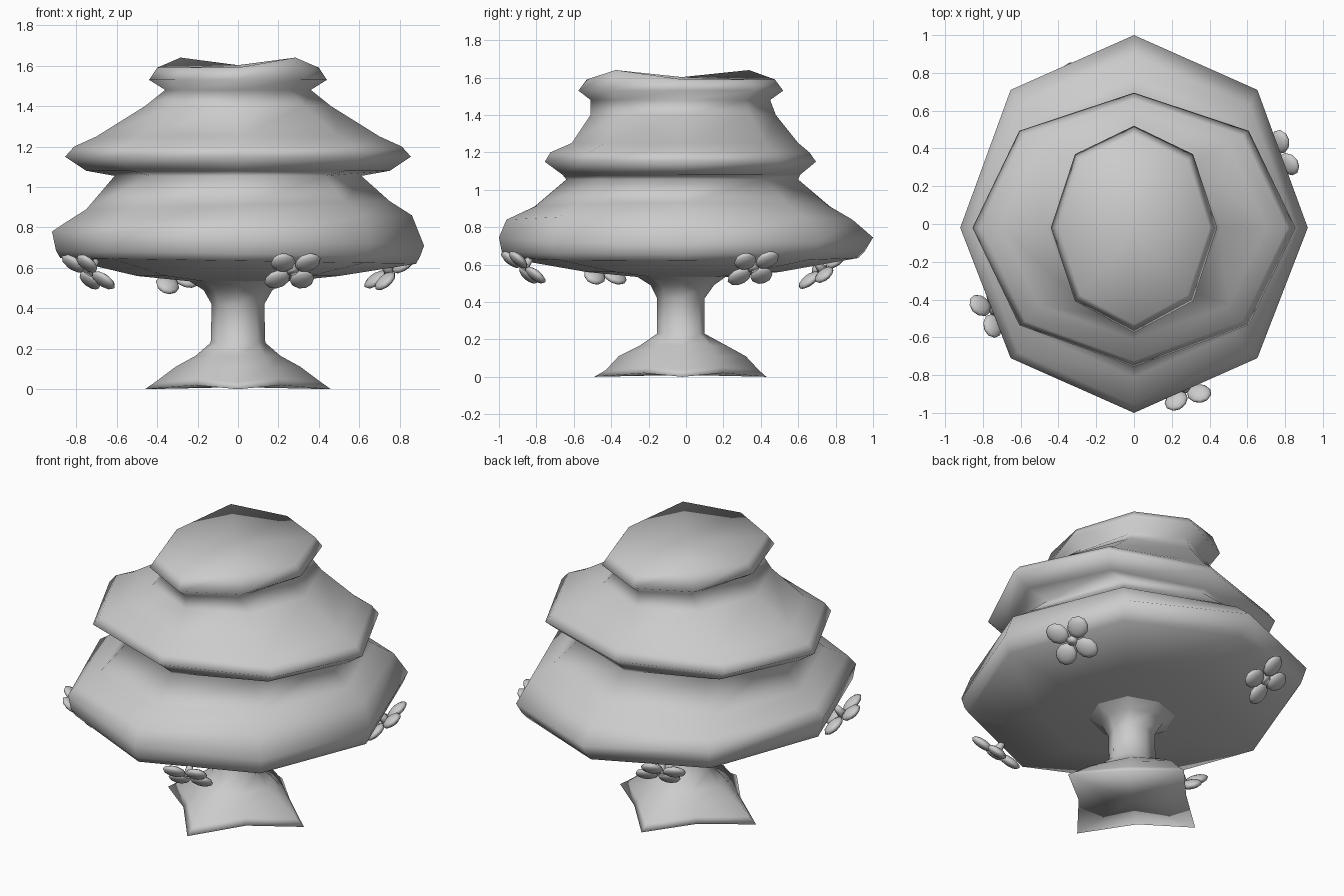
import bpy, bmesh, math
from mathutils import Matrix, Vector

if "Cube" in bpy.data.objects:
    bpy.data.objects.remove(bpy.data.objects["Cube"])

def finish(bm, name):
    bmesh.ops.recalc_face_normals(bm, faces=bm.faces)
    for f in bm.faces:
        f.smooth = True
    me = bpy.data.meshes.new(name)
    bm.to_mesh(me)
    bm.free()
    ob = bpy.data.objects.new(name, me)
    bpy.context.collection.objects.link(ob)
    return ob

def ring(z, rx, front, back, tilt=0.0, saddle=0.0, notch=0.71, notch_dz=0.0):
    """Eight points round an oval; index 0 is +x, going towards +y."""
    pts = []
    for i in range(8):
        a = i * math.pi / 4
        c, s = math.cos(a), math.sin(a)
        if i % 2:
            c, s = math.copysign(notch, c), math.copysign(notch, s)
        y = s * (back if s > 0 else front)
        dz = tilt * c + (notch_dz if i % 2 else 0) + (saddle if i in (3, 7) else 0)
        mid = -0.02 if i % 4 == 0 and rx > 0.1 else 0
        pts.append((c * rx, y + mid, z + dz))
    return pts

def loft(name, rings, caps=(True, True)):
    bm = bmesh.new()
    loops = [[bm.verts.new(p) for p in r] for r in rings]
    for a, b in zip(loops, loops[1:]):
        for i in range(8):
            j = (i + 1) % 8
            bm.faces.new((a[i], a[j], b[j], b[i]))
    for use, loop, sign in ((caps[0], loops[0], -1), (caps[1], loops[-1], 1)):
        if use:
            mid = sum((v.co for v in loop), Vector()) / 8
            c = bm.verts.new(mid)
            for i in range(8):
                bm.faces.new((loop[i], loop[(i + 1) % 8], c))
    return finish(bm, name)

# trunk with four spreading roots
loft("trunk", [
    ring(0.00, 0.46, 0.49, 0.43, notch=0.46, notch_dz=0.02),
    ring(0.035, 0.41, 0.43, 0.39, notch=0.48, notch_dz=0.02),
    ring(0.11, 0.31, 0.36, 0.32, notch=0.52),
    ring(0.165, 0.21, 0.25, 0.22, notch=0.62),
    ring(0.23, 0.135, 0.155, 0.10),
    ring(0.42, 0.13, 0.155, 0.10),
    ring(0.49, 0.17, 0.19, 0.15),
    ring(0.54, 0.25, 0.27, 0.22),
], caps=(True, False))

# three-tier foliage
loft("foliage", [
    ring(0.53, 0.20, 0.22, 0.18),
    ring(0.56, 0.50, 0.53, 0.50),
    ring(0.635, 0.88, 0.96, 0.92, tilt=-0.015),
    ring(0.67, 0.90, 0.985, 0.955, tilt=-0.015),
    ring(0.745, 0.92, 1.00, 1.00, tilt=-0.035),
    ring(0.84, 0.86, 0.96, 0.89, tilt=0.02),
    ring(0.91, 0.75, 0.81, 0.77, tilt=0.02),
    ring(1.055, 0.61, 0.64, 0.60),
    ring(1.08, 0.75, 0.66, 0.61),
    ring(1.15, 0.855, 0.755, 0.695),
    ring(1.20, 0.81, 0.725, 0.66),
    ring(1.25, 0.70, 0.61, 0.60),
    ring(1.40, 0.46, 0.51, 0.48),
    ring(1.48, 0.36, 0.51, 0.45),
    ring(1.53, 0.44, 0.575, 0.52),
    ring(1.59, 0.40, 0.53, 0.475, saddle=0.05),
])

# four-petalled flowers hanging under the lowest rim
def flower(name, pos, roll):
    bm = bmesh.new()
    for k in range(4):
        m = (Matrix.Rotation(math.radians(roll + 90 * k), 4, 'Z')
             @ Matrix.Translation((0.09, 0, 0))
             @ Matrix.Diagonal((0.068, 0.06, 0.026, 1)))
        bmesh.ops.create_uvsphere(bm, u_segments=10, v_segments=6, radius=1, matrix=m)
    # short stem behind the petals
    bmesh.ops.create_cone(bm, cap_ends=True, segments=8, radius1=0.03, radius2=0.015,
                          depth=0.08, matrix=Matrix.Translation((0, 0, -0.035))
                          @ Matrix.Rotation(math.pi, 4, 'X'))
    ob = finish(bm, name)
    out = Vector((pos[0], pos[1], 0)).normalized()
    normal = (out * 0.65 - Vector((0, 0, 0.76))).normalized()
    side = Vector((0, 0, 1)).cross(out)
    up = normal.cross(side)
    rot = Matrix((side, up, normal)).transposed().to_4x4()
    ob.matrix_world = Matrix.Translation(pos) @ rot

flower("flower_front", (0.27, -0.87, 0.585), 45)
flower("flower_left", (-0.74, -0.46, 0.58), 45)
flower("flower_back", (-0.34, 0.73, 0.57), 25)
flower("flower_right", (0.75, 0.36, 0.58), 50)
